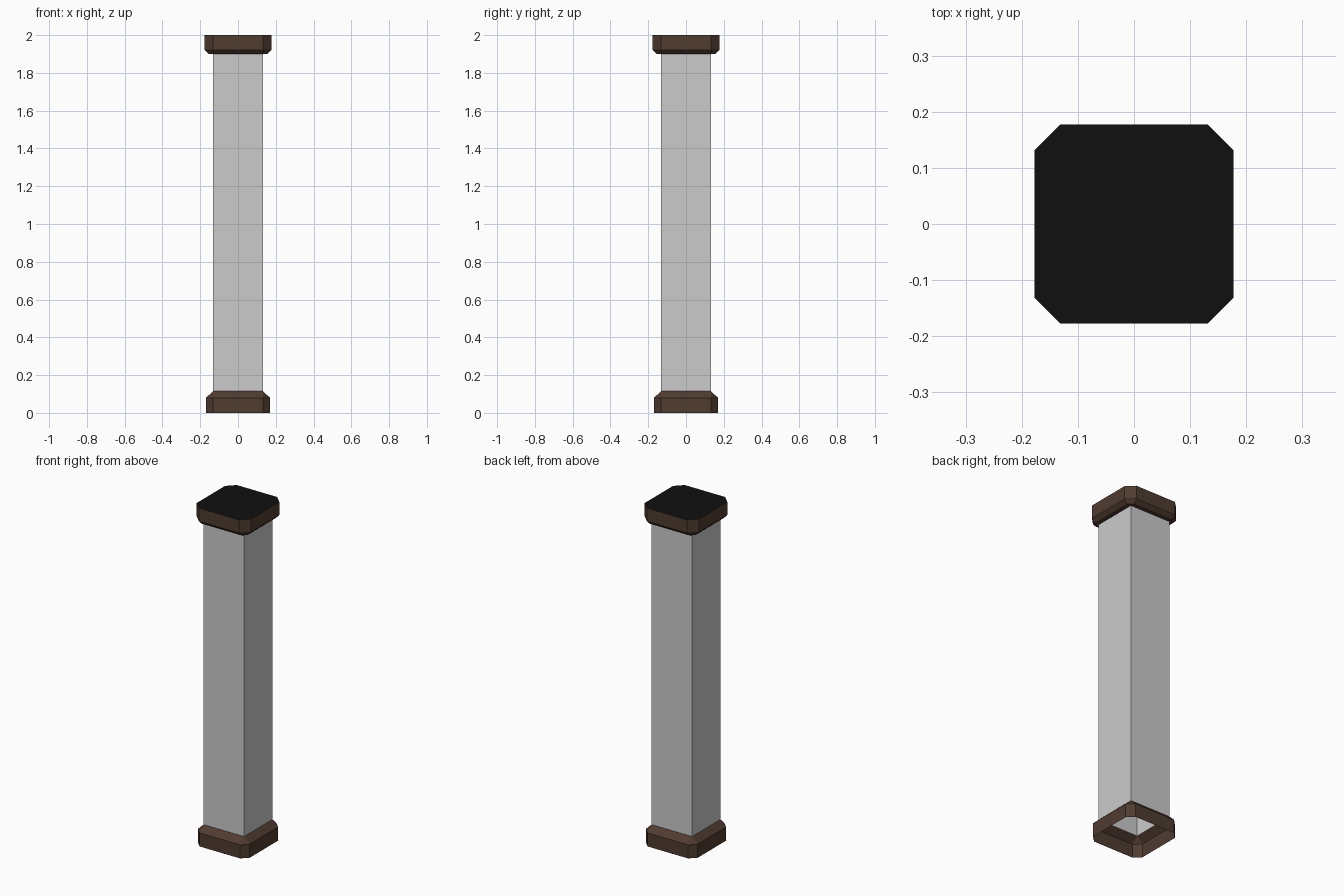
import bpy, bmesh

if "Cube" in bpy.data.objects:
    bpy.data.objects.remove(bpy.data.objects["Cube"])

CORE = 0.132  # half width of the square shaft


def material(name, rgb):
    m = bpy.data.materials.new(name)
    m.diffuse_color = (*rgb, 1)
    m.use_nodes = True
    m.node_tree.nodes["Principled BSDF"].inputs["Base Color"].default_value = m.diffuse_color
    return m


def ring(bm, half, z):
    # square with cut corners; half == CORE collapses to a plain square
    h, c = half, CORE
    pts = [(h, -c), (h, c), (c, h), (-c, h), (-h, c), (-h, -c), (-c, -h), (c, -h)]
    return [bm.verts.new((x, y, z)) for x, y in pts]


def loft(name, profile, mat=None, cap=False, bridge=True):
    # profile is a list of (half width, height) from bottom to top
    bm = bmesh.new()
    rings = [ring(bm, h, z) for h, z in profile]
    for a, b in zip(rings, rings[1:]):
        for i in range(8):
            j = (i + 1) % 8
            bm.faces.new((a[i], a[j], b[j], b[i]))
    if cap:
        bm.faces.new(rings[-1])
    bmesh.ops.remove_doubles(bm, verts=bm.verts, dist=1e-5)
    mesh = bpy.data.meshes.new(name)
    bm.to_mesh(mesh)
    bm.free()
    obj = bpy.data.objects.new(name, mesh)
    bpy.context.collection.objects.link(obj)
    if mat:
        mesh.materials.append(mat)
    return obj


brown = material("dark_wood", (0.08, 0.045, 0.03))
black = material("black_top", (0.005, 0.005, 0.005))

# Hollow square shaft
loft("shaft", [(CORE, 0.115), (CORE, 1.90)])

# Foot collar, open underneath, sloping in to the shaft
loft("foot_collar", [(0.169, 0.0), (0.169, 0.08), (CORE, 0.115)], brown)

# Head collar with chamfered lower edge and flat underside
loft("head_collar", [(CORE, 1.90), (0.155, 1.90), (0.177, 1.922), (0.177, 2.0)], brown)

# Flat top plate
loft("top_plate", [(0.177, 2.0)], black, cap=True)
